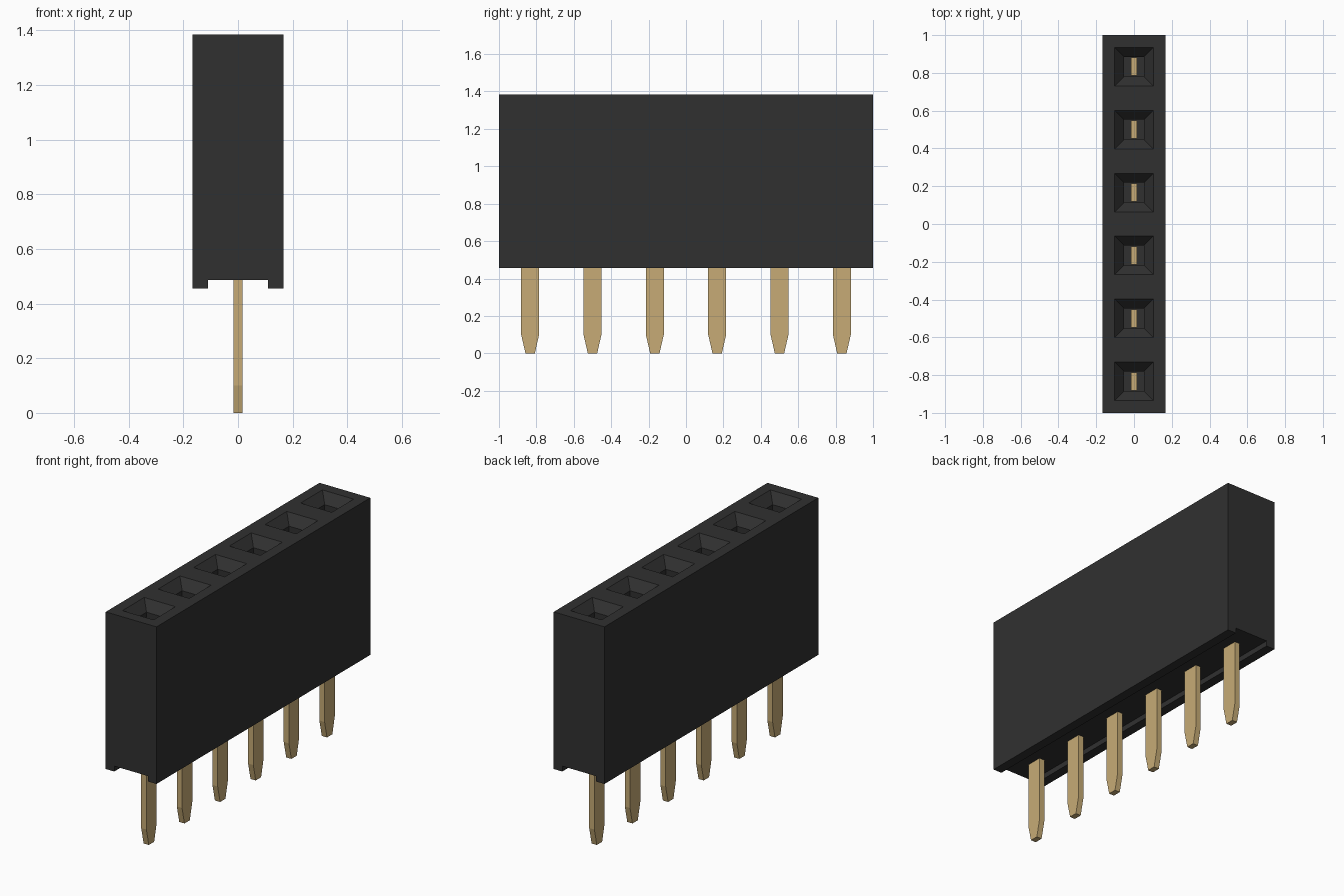
import bpy, bmesh

if "Cube" in bpy.data.objects:
    bpy.data.objects.remove(bpy.data.objects["Cube"])

COUNT, PITCH = 6, 1 / 3
HALF_X, TOP, BOTTOM = 0.166, 1.385, 0.455


def flat_colour(name, rgb):
    mat = bpy.data.materials.new(name)
    mat.diffuse_color = (*rgb, 1)
    mat.use_nodes = True
    mat.node_tree.nodes["Principled BSDF"].inputs["Base Color"].default_value = mat.diffuse_color
    return mat


def finish(bm, name, mat):
    bmesh.ops.remove_doubles(bm, verts=bm.verts, dist=1e-4)
    bmesh.ops.recalc_face_normals(bm, faces=bm.faces)
    mesh = bpy.data.meshes.new(name)
    bm.to_mesh(mesh)
    bm.free()
    mesh.materials.append(mat)
    obj = bpy.data.objects.new(name, mesh)
    bpy.context.collection.objects.link(obj)
    return obj


def bridge(bm, a, b, closed=True):
    n = len(a)
    for i in range(n if closed else n - 1):
        j = (i + 1) % n
        bm.faces.new((a[i], a[j], b[j], b[i]))


def ring(bm, cy, hx, hy, z):
    return [bm.verts.new((sx * hx, cy + sy * hy, z))
            for sx, sy in ((-1, -1), (1, -1), (1, 1), (-1, 1))]


black = flat_colour("black plastic", (0.030, 0.030, 0.030))
gold = flat_colour("gold metal", (0.57, 0.41, 0.18))
centres = [(i - (COUNT - 1) / 2) * PITCH for i in range(COUNT)]

# Housing: grooved profile repeated per cell, each with a funnel socket
profile = [(-HALF_X, TOP), (-HALF_X, BOTTOM), (-0.11, BOTTOM), (-0.11, 0.487),
           (0.11, 0.487), (0.11, BOTTOM), (HALF_X, BOTTOM), (HALF_X, TOP)]
bm = bmesh.new()
for k, cy in enumerate(centres):
    near, far = ([bm.verts.new((x, cy + s * PITCH / 2, z)) for x, z in profile]
                 for s in (-1, 1))
    bridge(bm, near, far, closed=False)
    if k == 0:
        bm.faces.new(near)
    if k == COUNT - 1:
        bm.faces.new(far)
    # Top frame, sloped lead-in, straight well and floor
    rings = [ring(bm, cy, hx, hy, z) for hx, hy, z in
             ((HALF_X, PITCH / 2, TOP), (0.102, 0.102, TOP),
              (0.052, 0.052, TOP - 0.055), (0.052, 0.052, 0.7))]
    for a, b in zip(rings, rings[1:]):
        bridge(bm, a, b)
    bm.faces.new(rings[-1])
finish(bm, "housing", black)

# Pins: flat blades with tapered tips, reaching up into the wells
for k, cy in enumerate(centres):
    bm = bmesh.new()
    rings = [ring(bm, cy, 0.017, hy, z) for hy, z in
             ((0.025, 0), (0.048, 0.1), (0.048, 0.85))]
    for a, b in zip(rings, rings[1:]):
        bridge(bm, a, b)
    bm.faces.new(rings[0])
    bm.faces.new(rings[-1])
    finish(bm, f"pin_{k + 1}", gold)
